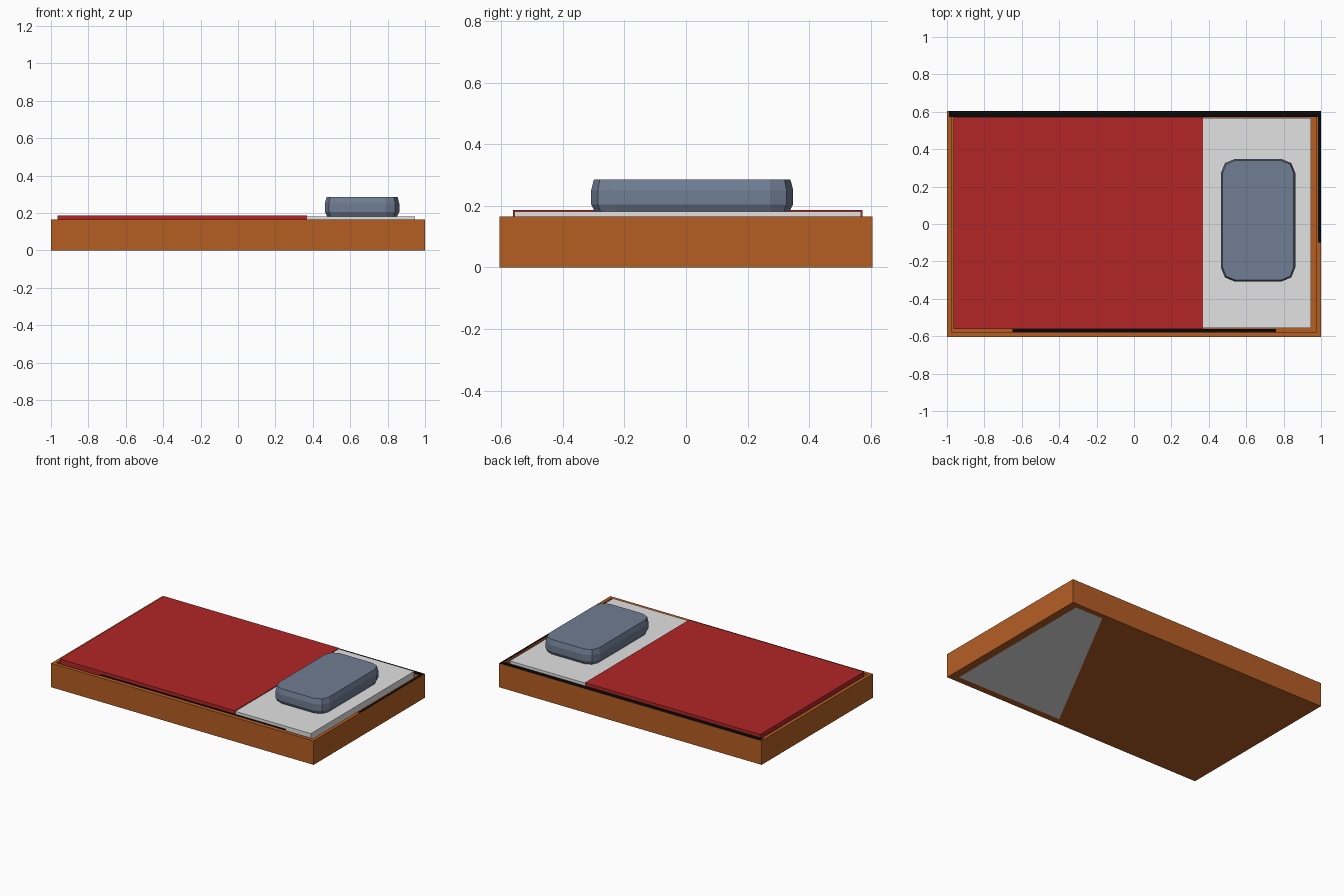
import bpy, bmesh, math

if "Cube" in bpy.data.objects:
    bpy.data.objects.remove(bpy.data.objects["Cube"])


def material(name, rgb):
    lin = [((c / 255 + 0.055) / 1.055) ** 2.4 if c > 10 else c / 255 / 12.92 for c in rgb]
    m = bpy.data.materials.new(name)
    m.diffuse_color = (*lin, 1)
    m.use_nodes = True
    m.node_tree.nodes["Principled BSDF"].inputs["Base Color"].default_value = m.diffuse_color
    return m


wood = material("warm wood", (181, 94, 36))
white = material("sheet grey", (226, 226, 226))
red = material("blanket red", (178, 38, 38))
slate = material("pillow slate", (112, 125, 147))
black = material("trim black", (10, 8, 8))


def finish(name, bm, mat):
    bmesh.ops.recalc_face_normals(bm, faces=bm.faces[:])
    me = bpy.data.meshes.new(name)
    bm.to_mesh(me)
    bm.free()
    me.materials.append(mat)
    ob = bpy.data.objects.new(name, me)
    bpy.context.collection.objects.link(ob)
    return ob


def stack(bm, rings):
    """Bridge equal-length rings of points and cap both ends."""
    loops = [[bm.verts.new(p) for p in ring] for ring in rings]
    n = len(loops[0])
    for a, b in zip(loops, loops[1:]):
        for i in range(n):
            j = (i + 1) % n
            bm.faces.new((a[i], a[j], b[j], b[i]))
    bm.faces.new(loops[0])
    bm.faces.new(loops[-1])


def rect(x0, x1, y0, y1, z):
    return [(x0, y0, z), (x1, y0, z), (x1, y1, z), (x0, y1, z)]


def block(name, x0, x1, y0, y1, z0, z1, mat):
    bm = bmesh.new()
    stack(bm, [rect(x0, x1, y0, y1, z) for z in (z0, z1)])
    return finish(name, bm, mat)


# Open tray frame: outer wall, rim, inner wall, floor
bm = bmesh.new()
stack(bm, [rect(-1, 1, -0.605, 0.605, 0),
           rect(-1, 1, -0.605, 0.605, 0.165),
           rect(-0.976, 0.976, -0.581, 0.581, 0.165),
           rect(-0.976, 0.976, -0.581, 0.581, 0.004)])
finish("bed_frame", bm, wood)

# Thin black trim plates along the rim and the gap around the mattress
block("back_trim", -0.99, 0.999, 0.573, 0.604, 0.164, 0.166, black)
block("front_trim", -0.65, 0.76, -0.581, -0.562, 0.163, 0.165, black)
block("head_trim", 0.984, 0.999, -0.1, 0.573, 0.164, 0.166, black)

# Mattress: its very slightly tilted underside shows through the floor at the head
bm = bmesh.new()
under = [(x, y, -0.0008 * ((x - 0.14) - 0.53 * (y + 0.55)))
         for x, y, z in rect(-0.955, 0.945, -0.557, 0.568, 0)]
stack(bm, [under, rect(-0.955, 0.945, -0.557, 0.568, 0.182)])
finish("mattress", bm, white)

# Blanket wrapped over the foot end
block("blanket", -0.965, 0.37, -0.561, 0.572, 0.006, 0.187, red)


# Pillow: slab with faceted corners and narrow bevels above and below
def rounded(inset, z):
    cx, cy, hx, hy, r = 0.6635, 0.02, 0.199 - inset, 0.328 - inset, 0.075 - inset
    pts = []
    for k, (sx, sy) in enumerate(((1, 1), (-1, 1), (-1, -1), (1, -1))):
        for s in range(3):
            a = math.pi / 2 * (k + s / 2)
            pts.append((cx + sx * (hx - r) + r * math.cos(a),
                        cy + sy * (hy - r) + r * math.sin(a), z))
    return pts


bm = bmesh.new()
stack(bm, [rounded(0.012, 0.182), rounded(0, 0.205),
           rounded(0, 0.25), rounded(0.009, 0.285)])
finish("pillow", bm, slate)
